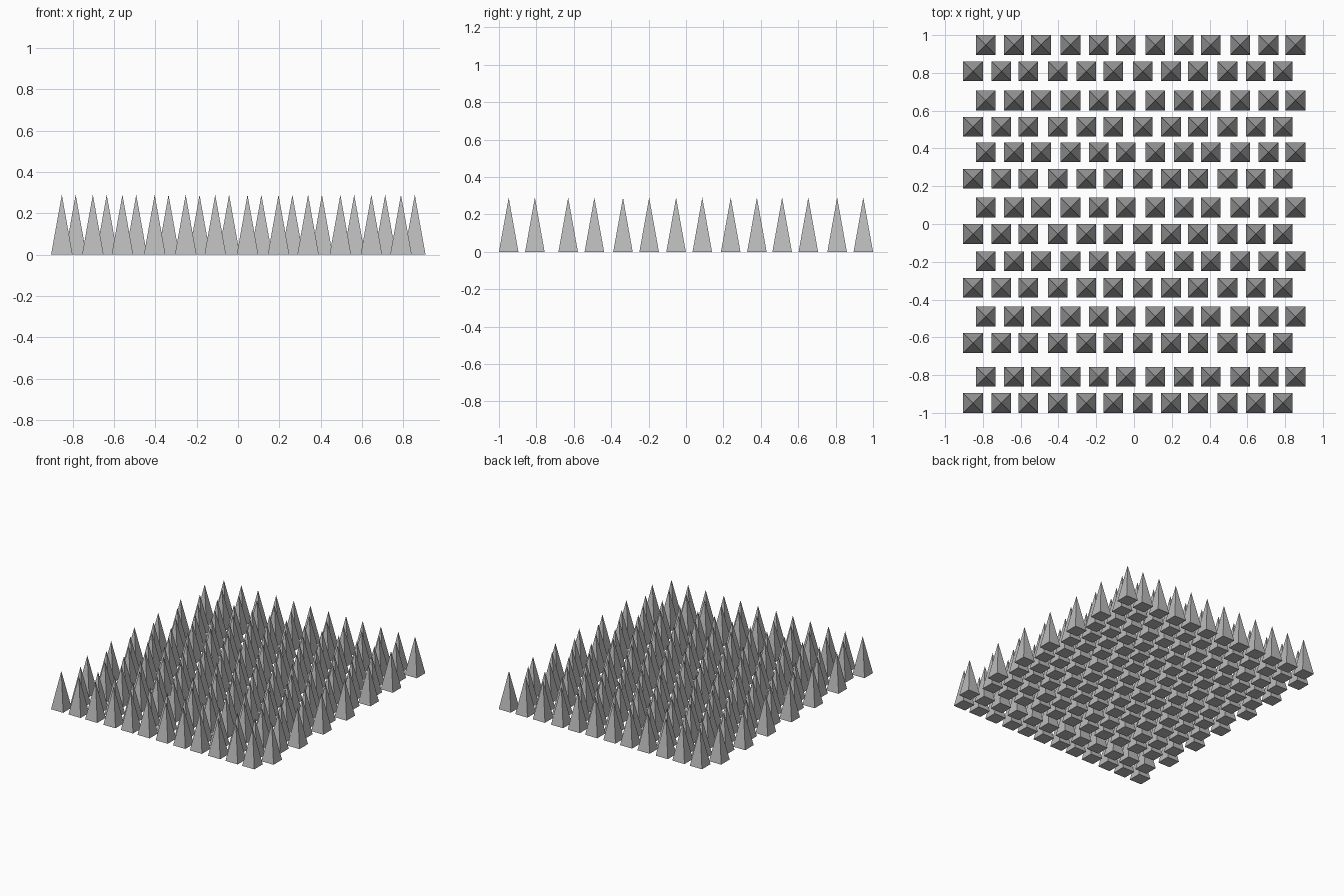
import bpy
import bmesh
from mathutils import Matrix

cube = bpy.data.objects.get("Cube")
if cube:
    bpy.data.objects.remove(cube, do_unlink=True)

HALF = 0.052      # half the width of a spike's base
HEIGHT = 0.29
SHIFT = 0.067     # sideways stagger of every second row
PAIR_GAP = 0.14   # distance between the two rows of a pair

grey = bpy.data.materials.new("spike grey")
grey.use_nodes = True
colour = (0.5, 0.5, 0.5, 1)
grey.diffuse_color = colour
grey.node_tree.nodes["Principled BSDF"].inputs["Base Color"].default_value = colour

# Columns repeat in groups of three, rows come in staggered pairs
columns = [-0.852 + 0.449 * g + step for g in range(4) for step in (0, 0.15, 0.293)]
pair_fronts = [-0.948, -0.63, -0.337, -0.053, 0.239, 0.514, 0.808]


def spike_row(name, y, shift):
    """One row of square pyramids with closed bases."""
    bm = bmesh.new()
    for x in columns:
        place = Matrix.Translation((x + shift, y, HEIGHT / 2))
        turn = Matrix.Rotation(0.785398, 4, "Z")
        bmesh.ops.create_cone(bm, cap_ends=True, segments=4, radius1=HALF * 2 ** 0.5,
                              radius2=0, depth=HEIGHT, matrix=place @ turn)
    bmesh.ops.remove_doubles(bm, verts=bm.verts, dist=0.0001)
    bmesh.ops.recalc_face_normals(bm, faces=bm.faces)
    mesh = bpy.data.meshes.new(name)
    bm.to_mesh(mesh)
    bm.free()
    mesh.materials.append(grey)
    bpy.context.collection.objects.link(bpy.data.objects.new(name, mesh))


# Rows of spikes from front to back
for i, y in enumerate(pair_fronts, 1):
    spike_row(f"spike_row_{i}_front", y, 0)
    spike_row(f"spike_row_{i}_back", y + PAIR_GAP, SHIFT)
